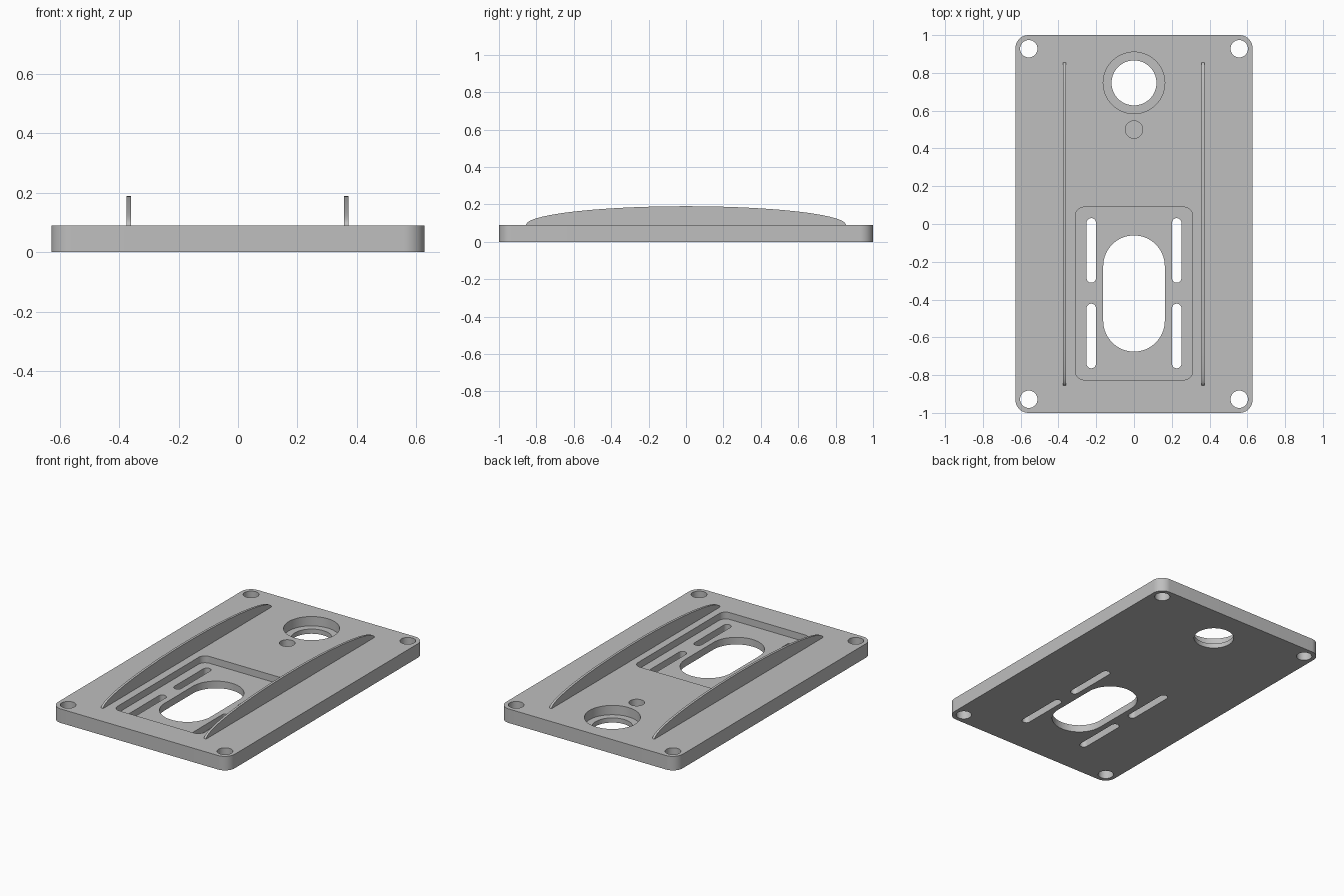
import bpy, bmesh
from math import cos, sin, pi

if "Cube" in bpy.data.objects:
    bpy.data.objects.remove(bpy.data.objects["Cube"], do_unlink=True)

grey = bpy.data.materials.new("plain_grey")
grey.use_nodes = True
colour = (0.52, 0.52, 0.52, 1)
grey.diffuse_color = colour
grey.node_tree.nodes["Principled BSDF"].inputs["Base Color"].default_value = colour


def extrude_outline(name, points, offset):
    """Solid made by sweeping a closed outline along an offset."""
    bm = bmesh.new()
    face = bm.faces.new([bm.verts.new(p) for p in points])
    swept = bmesh.ops.extrude_face_region(bm, geom=[face], use_keep_orig=True)
    top = [g for g in swept["geom"] if isinstance(g, bmesh.types.BMVert)]
    bmesh.ops.translate(bm, verts=top, vec=offset)
    bmesh.ops.remove_doubles(bm, verts=bm.verts, dist=1e-5)
    bmesh.ops.recalc_face_normals(bm, faces=bm.faces)
    mesh = bpy.data.meshes.new(name)
    bm.to_mesh(mesh)
    bm.free()
    mesh.materials.append(grey)
    obj = bpy.data.objects.new(name, mesh)
    bpy.context.collection.objects.link(obj)
    return obj


def rounded_block(name, x, y, width, depth, radius, z0, z1, steps=16):
    """Upright block with rounded corners; a full radius gives a slot or disc."""
    points = []
    for corner, (sx, sy) in enumerate([(1, 1), (-1, 1), (-1, -1), (1, -1)]):
        cx = x + sx * (width / 2 - radius)
        cy = y + sy * (depth / 2 - radius)
        for i in range(steps + 1):
            a = (corner + i / steps) * pi / 2
            p = (round(cx + radius * cos(a), 6), round(cy + radius * sin(a), 6), z0)
            if p not in points:
                points.append(p)
    return extrude_outline(name, points, (0, 0, z1 - z0))


def smooth(obj):
    bpy.ops.object.select_all(action="DESELECT")
    obj.select_set(True)
    bpy.context.view_layer.objects.active = obj
    bpy.ops.object.shade_smooth_by_angle(angle=pi / 6)


def cut(target, x, y, width, depth, radius, floor=-0.1):
    """Cut a rounded opening down to a floor height."""
    cutter = rounded_block("cutter", x, y, width, depth, radius, floor, 0.3)
    cutter.hide_render = True
    mod = target.modifiers.new("cut", "BOOLEAN")
    mod.operation = "DIFFERENCE"
    mod.solver = "EXACT"
    mod.object = cutter
    bpy.context.view_layer.objects.active = target
    bpy.ops.object.modifier_apply(modifier=mod.name)
    bpy.data.objects.remove(cutter, do_unlink=True)


# Base plate
top_z = 0.09
plate = rounded_block("base_plate", 0, 0, 1.256, 2, 0.07, 0, top_z)

# Recessed pocket and its long central opening
cut(plate, 0, -0.368, 0.62, 0.914, 0.045, floor=0.046)
cut(plate, 0, -0.368, 0.326, 0.615, 0.163)

# Four narrow slots in the pocket floor
for sx in (-1, 1):
    for y in (-0.14, -0.593):
        cut(plate, sx * 0.226, y, 0.05, 0.342, 0.025)

# Stepped round hole and small blind hole
cut(plate, 0, 0.747, 0.326, 0.326, 0.163, floor=0.03)
cut(plate, 0, 0.747, 0.238, 0.238, 0.119)
cut(plate, 0, 0.5, 0.092, 0.092, 0.046, floor=0.03)

# Corner screw holes
for sx in (-1, 1):
    for sy in (-1, 1):
        cut(plate, sx * 0.557, sy * 0.928, 0.092, 0.092, 0.046)
smooth(plate)

# Two thin curved fins
for name, x in (("right_fin", -0.375), ("left_fin", 0.357)):
    arc = [(x, 0.855 * cos(pi * i / 64), top_z + 0.1 * sin(pi * i / 64)) for i in range(65)]
    smooth(extrude_outline(name, arc, (0.015, 0, 0)))
